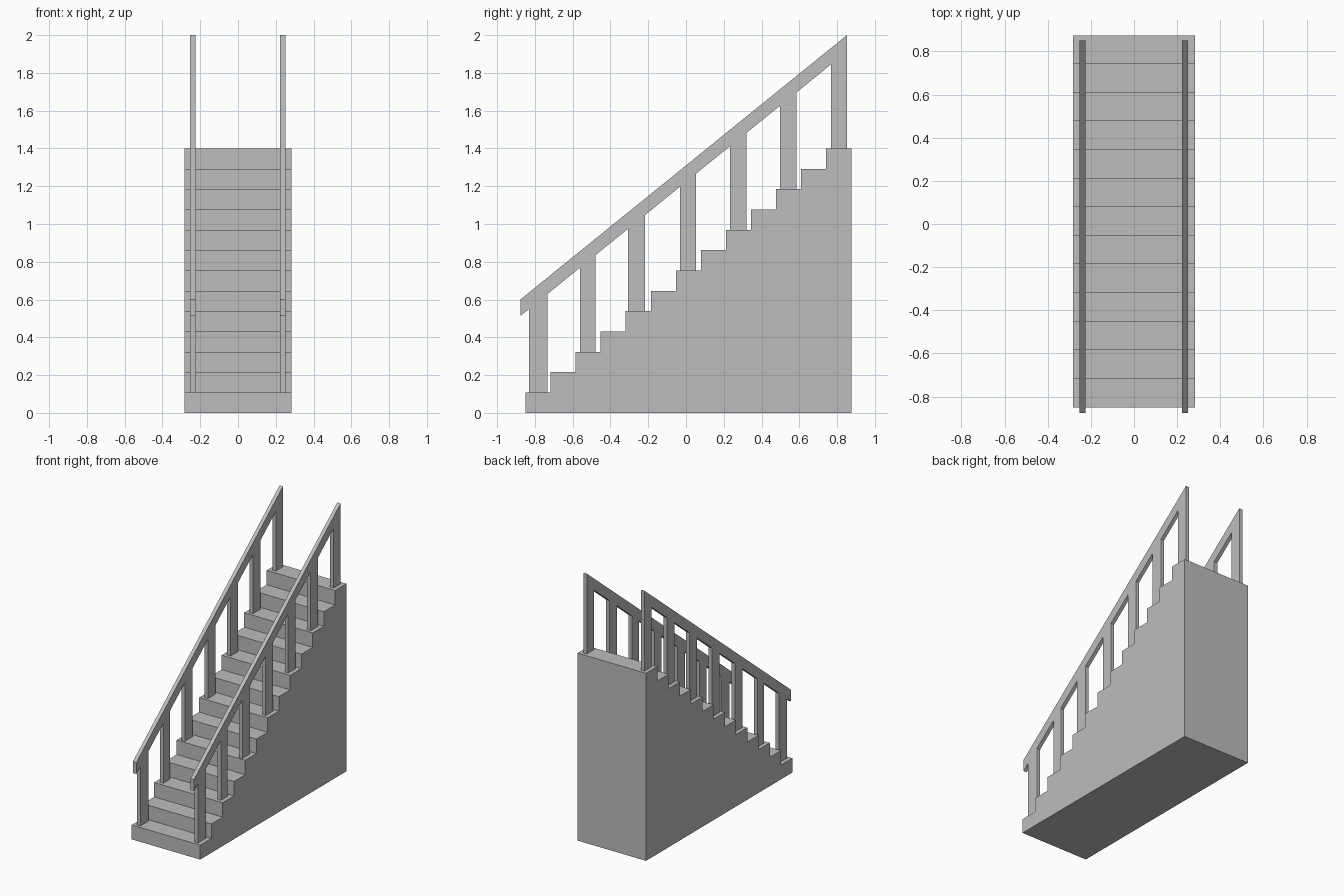
import bpy
import bmesh

cube = bpy.data.objects.get("Cube")
if cube:
    bpy.data.objects.remove(cube, do_unlink=True)

# One plain grey for the whole model
grey = bpy.data.materials.new("plain_grey")
grey.use_nodes = True
colour = (0.51, 0.51, 0.51, 1)
grey.diffuse_color = colour
grey.node_tree.nodes["Principled BSDF"].inputs["Base Color"].default_value = colour

STEPS = 13
FRONT, BACK, TOP = -0.85, 0.875, 1.4
RISE = TOP / STEPS
RUN = (BACK - FRONT) / STEPS
RAIL_FRONT, RAIL_BACK, RAIL_DEPTH = -0.877, 0.852, 0.087


def extrude_profile(name, profile, x0, x1):
    """Solid made from a (y, z) outline swept from x0 to x1."""
    bm = bmesh.new()
    face = bm.faces.new([bm.verts.new((x0, y, z)) for y, z in profile])
    swept = bmesh.ops.extrude_face_region(bm, geom=[face])["geom"]
    verts = [v for v in swept if isinstance(v, bmesh.types.BMVert)]
    bmesh.ops.translate(bm, verts=verts, vec=(x1 - x0, 0, 0))
    bmesh.ops.recalc_face_normals(bm, faces=bm.faces)
    mesh = bpy.data.meshes.new(name)
    bm.to_mesh(mesh)
    bm.free()
    mesh.materials.append(grey)
    obj = bpy.data.objects.new(name, mesh)
    bpy.context.collection.objects.link(obj)
    return obj


def rail_top(y):
    return 0.6 + 1.4 * (y - RAIL_FRONT) / (RAIL_BACK - RAIL_FRONT)


def rail_under(y):
    return rail_top(y) - RAIL_DEPTH


# Solid flight of steps
outline = [(BACK, 0), (FRONT, 0)]
for i in range(STEPS):
    outline += [(FRONT + i * RUN, (i + 1) * RISE),
                (FRONT + (i + 1) * RUN, (i + 1) * RISE)]
extrude_profile("stairs", outline, -0.2825, 0.2825)

# Each balustrade is one outline: sloping rail with a post on every second step
posts = [(-0.83, -0.734), (-0.56, -0.48), (-0.306, -0.216), (-0.032, 0.054),
         (0.234, 0.32), (0.498, 0.585), (0.768, RAIL_BACK)]
outline = [(RAIL_FRONT, rail_top(RAIL_FRONT)), (RAIL_FRONT, rail_under(RAIL_FRONT))]
for i, (y0, y1) in enumerate(posts):
    foot = (2 * i + 1) * RISE
    outline += [(y0, rail_under(y0)), (y0, foot), (y1, foot)]
    if i < len(posts) - 1:
        outline.append((y1, rail_under(y1)))
outline.append((RAIL_BACK, rail_top(RAIL_BACK)))
for name, x in (("right_balustrade", -0.239), ("left_balustrade", 0.237)):
    extrude_profile(name, outline, x - 0.014, x + 0.014)
